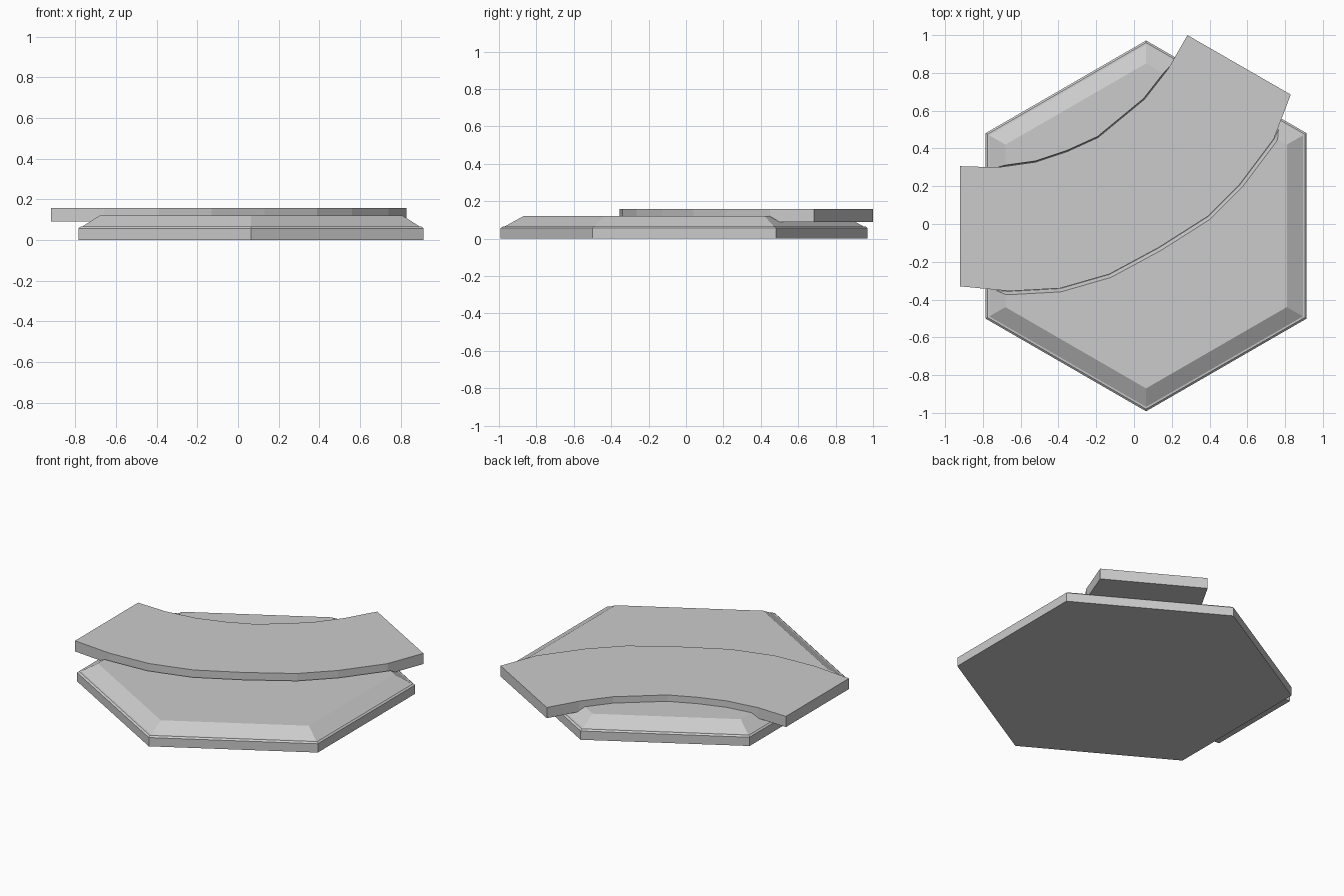
import bpy, bmesh
from math import sin, cos, radians, sqrt
from mathutils import Vector

if "Cube" in bpy.data.objects:
    bpy.data.objects.remove(bpy.data.objects["Cube"])


def loft(name, rings):
    """Closed solid from stacked rings of equal point count."""
    bm = bmesh.new()
    loops = [[bm.verts.new(p) for p in ring] for ring in rings]
    n = len(loops[0])
    bm.faces.new(loops[0][::-1])
    bm.faces.new(loops[-1])
    for a, b in zip(loops, loops[1:]):
        for i in range(n):
            j = (i + 1) % n
            bm.faces.new((a[i], a[j], b[j], b[i]))
    bmesh.ops.recalc_face_normals(bm, faces=bm.faces)
    me = bpy.data.meshes.new(name)
    bm.to_mesh(me)
    bm.free()
    ob = bpy.data.objects.new(name, me)
    bpy.context.collection.objects.link(ob)
    return ob


def hexagon(apothem, z):
    r = apothem * 2 / sqrt(3)
    return [(0.064 + r * cos(radians(30 + 60 * k)),
             -0.01 + r * sin(radians(30 + 60 * k)), z) for k in range(6)]


def offset(chain, d):
    """Shift an open chain sideways (to its right) by d."""
    out = []
    for i, p in enumerate(chain):
        t = Vector(chain[min(i + 1, len(chain) - 1)]) - Vector(chain[max(i - 1, 0)])
        t.normalize()
        out.append((p[0] + t.y * d, p[1] - t.x * d))
    return out


def road_ring(z, d_out=0.0, d_in=0.0, extend=0.0):
    o, i = offset(outer, d_out), offset(inner, -d_in)
    # push both ends outward along the road
    for c in (o, i):
        c[0] = (c[0][0] - extend, c[0][1])
        c[-1] = (c[-1][0] + extend * 0.5, c[-1][1] + extend * 0.866)
    return [(x, y, z) for x, y in o + i[::-1]]


# Road edges
outer = [(-0.92, -0.33), (-0.66, -0.355), (-0.39, -0.34), (-0.13, -0.265),
         (0.13, -0.125), (0.39, 0.04), (0.56, 0.21), (0.74, 0.45), (0.83, 0.685)]
inner = [(-0.92, 0.306), (-0.72, 0.30), (-0.52, 0.328), (-0.355, 0.383),
         (-0.19, 0.458), (0.055, 0.66), (0.18, 0.82), (0.283, 1.0)]

# Hexagonal tile with stepped rim and sloped shoulder
tile = loft("hex_tile", [hexagon(a, z) for a, z in
            ((0.85, 0), (0.85, 0.056), (0.84, 0.065), (0.83, 0.066), (0.745, 0.12))])

# Groove for the road, with sloping banks
cutter = loft("groove_cutter", [road_ring(0.089, 0.002, 0.001, 0.1),
                                road_ring(0.13, 0.025, 0.008, 0.1)])
cutter.hide_render = True
mod = tile.modifiers.new("groove", 'BOOLEAN')
mod.operation = 'DIFFERENCE'
mod.solver = 'EXACT'
mod.object = cutter
bpy.context.view_layer.objects.active = tile
tile.select_set(True)
bpy.ops.object.modifier_apply(modifier=mod.name)
bpy.data.objects.remove(cutter)

# Curved road slab
loft("curved_road", [road_ring(0.09), road_ring(0.158)])
